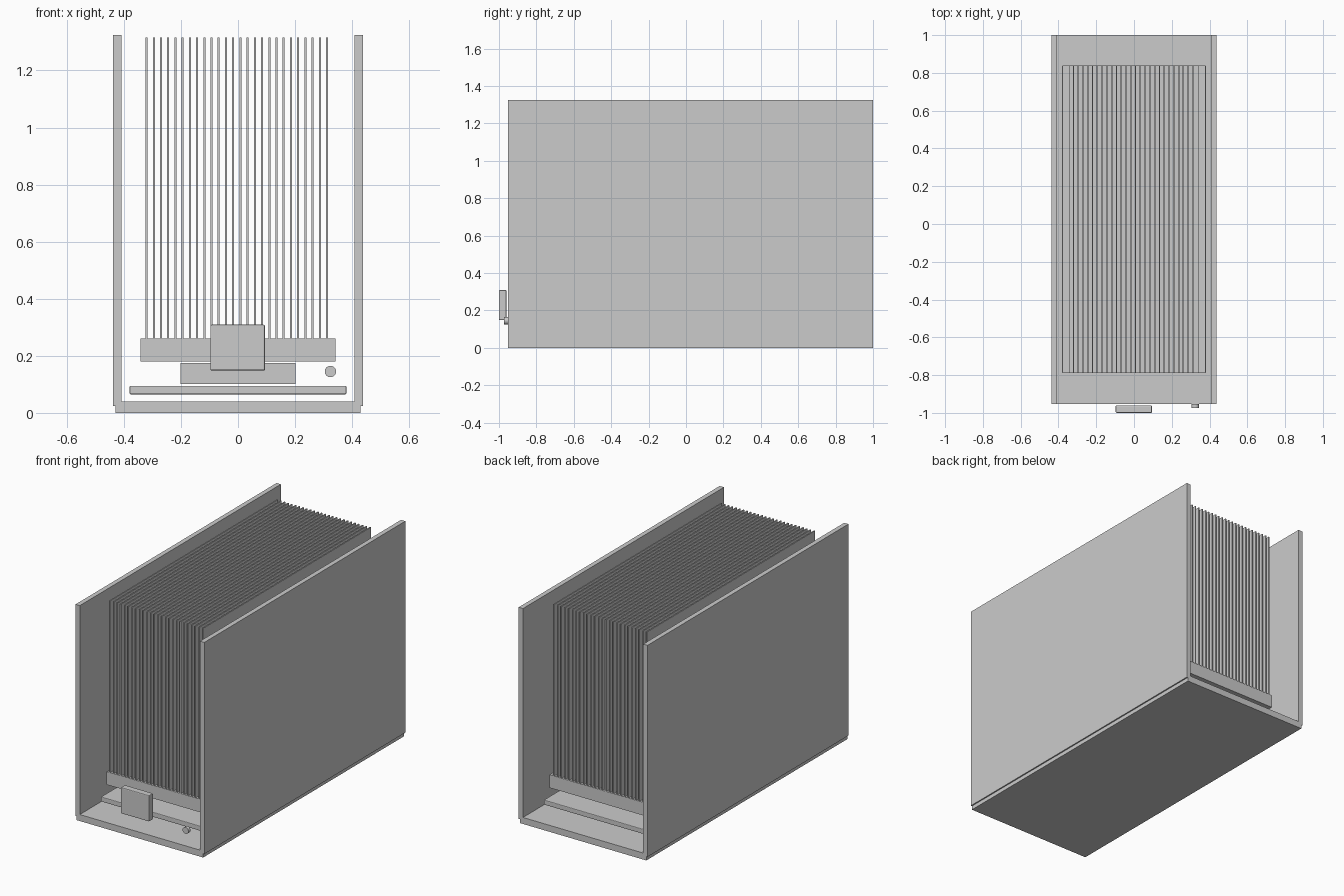
import bpy

cube = bpy.data.objects.get("Cube")
if cube:
    bpy.data.objects.remove(cube, do_unlink=True)

grey = bpy.data.materials.new("plain grey")
grey.use_nodes = True
colour = (0.6, 0.6, 0.6, 1)
grey.diffuse_color = colour
grey.node_tree.nodes["Principled BSDF"].inputs["Base Color"].default_value = colour


def box(name, x, y, z, bevel=0):
    """Box spanning the given (low, high) ranges, with optional rounded edges."""
    spans = (x, y, z)
    bpy.ops.mesh.primitive_cube_add(size=1, location=[(a + b) / 2 for a, b in spans])
    ob = bpy.context.object
    ob.name = name
    ob.scale = [b - a for a, b in spans]
    bpy.ops.object.transform_apply(location=False, rotation=False, scale=True)
    ob.data.materials.append(grey)
    if bevel:
        mod = ob.modifiers.new("edge", "BEVEL")
        mod.width = bevel
        mod.segments = 2
    return ob


# Casing: U-shaped profile with a stepped foot, extruded along the depth
front, back = -0.953, 1.0
half = [(0.43, 0), (0.43, 0.024), (0.438, 0.024), (0.438, 1.325),
        (0.409, 1.325), (0.409, 0.04)]
profile = half + [(-x, z) for x, z in reversed(half)]
n = len(profile)
verts = [(x, y, z) for y in (front, back) for x, z in profile]
faces = [tuple(range(n)), tuple(reversed(range(n, 2 * n)))]
faces += [(i, i + n, (i + 1) % n + n, (i + 1) % n) for i in range(n)]
mesh = bpy.data.meshes.new("casing")
mesh.from_pydata(verts, [], faces)
mesh.materials.append(grey)
casing = bpy.data.objects.new("casing", mesh)
bpy.context.collection.objects.link(casing)

# Circuit board, chip and heat sink base
depth = (-0.79, 0.84)
box("circuit_board", (-0.38, 0.38), depth, (0.065, 0.095), 0.004)
box("chip", (-0.202, 0.202), (-0.18, 0.23), (0.102, 0.175))
box("heat_sink_base", (-0.341, 0.341), depth, (0.18, 0.26))

# Cooling fins
fin = box("cooling_fins", (-0.324, -0.317), depth, (0.26, 1.316))
array = fin.modifiers.new("row", "ARRAY")
array.count = 26
array.use_relative_offset = False
array.use_constant_offset = True
array.constant_offset_displace = (0.0253, 0, 0)

# Front panel and knob
box("front_panel", (-0.097, 0.095), (-1.0, -0.96), (0.148, 0.309), 0.005)
bpy.ops.mesh.primitive_cylinder_add(vertices=32, radius=0.02, depth=0.02,
                                    location=(0.324, -0.963, 0.145),
                                    rotation=(1.5708, 0, 0))
knob = bpy.context.object
knob.name = "knob"
knob.data.materials.append(grey)
bpy.ops.object.shade_smooth_by_angle()
